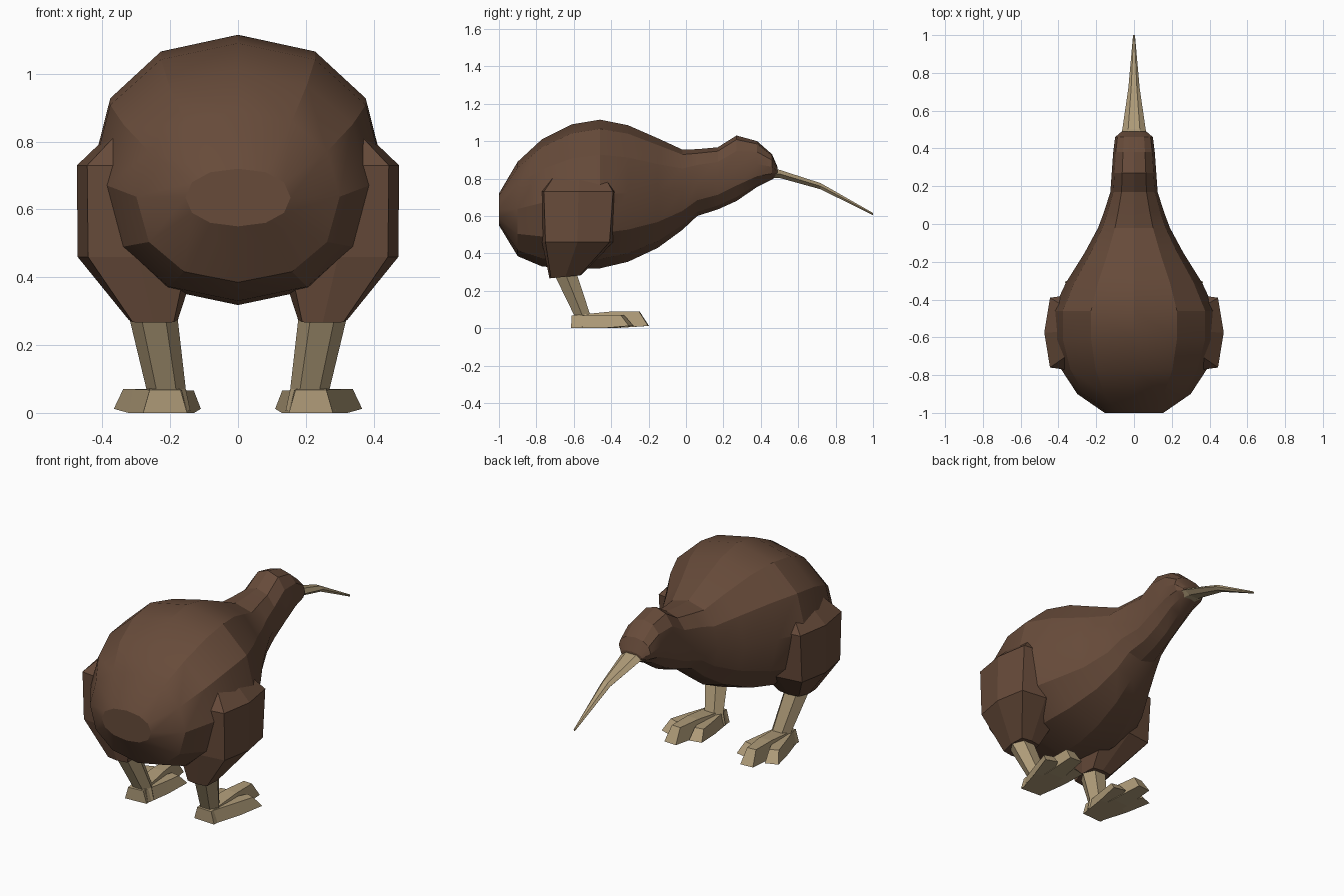
import bpy, bmesh, math

if "Cube" in bpy.data.objects:
    bpy.data.objects.remove(bpy.data.objects["Cube"])


def material(name, color):
    m = bpy.data.materials.new(name)
    m.diffuse_color = (*color, 1)
    m.use_nodes = True
    m.node_tree.nodes["Principled BSDF"].inputs["Base Color"].default_value = m.diffuse_color
    return m


brown = material("brown feathers", (0.135, 0.07, 0.042))
tan = material("tan horn", (0.43, 0.33, 0.19))


def power(v, e):
    return math.copysign(abs(v) ** e, v)


def loft(name, rings, mat, smooth=None, mirror=False):
    """Skin a list of equal-length vertex rings and cap both ends."""
    bm = bmesh.new()
    vr = [[bm.verts.new(p) for p in ring] for ring in rings]
    n = len(vr[0])
    for a, b in zip(vr, vr[1:]):
        for i in range(n):
            bm.faces.new((a[i], a[(i + 1) % n], b[(i + 1) % n], b[i]))
    bm.faces.new(vr[0])
    bm.faces.new(vr[-1])
    bmesh.ops.recalc_face_normals(bm, faces=bm.faces)
    me = bpy.data.meshes.new(name)
    bm.to_mesh(me)
    bm.free()
    me.materials.append(mat)
    ob = bpy.data.objects.new(name, me)
    bpy.context.collection.objects.link(ob)
    if mirror:
        ob.modifiers.new("mirror", 'MIRROR')
    if smooth:
        bpy.ops.object.select_all(action='DESELECT')
        ob.select_set(True)
        bpy.context.view_layer.objects.active = ob
        bpy.ops.object.shade_smooth_by_angle(angle=math.radians(smooth))
    return ob


def ring_xz(y, top, bottom, hw, n=12, e=0.92):
    """Upright cross-section across the body."""
    c, h = (top + bottom) / 2, (top - bottom) / 2
    pts = []
    for i in range(n):
        a = 2 * math.pi * i / n
        s = math.sin(a)
        pts.append((hw * power(math.cos(a), e), y, c + h * power(s, e)))
    return pts


def ring_xy(z, cx, cy, rx, ry, n=8, ex=1.0, ey=1.0, tilt=0.0):
    """Level cross-section for legs; tilt raises the front edge."""
    pts = []
    for i in range(n):
        a = 2 * math.pi * i / n
        dy = ry * power(math.sin(a), ey)
        pts.append((cx + rx * power(math.cos(a), ex), cy + dy, z + tilt * dy))
    return pts


# body, neck and head: y, top, bottom, half width
body = [(-1.0, 0.72, 0.55, 0.155), (-0.9, 0.89, 0.385, 0.30),
        (-0.77, 1.01, 0.33, 0.385), (-0.61, 1.09, 0.318, 0.43),
        (-0.46, 1.115, 0.32, 0.43), (-0.31, 1.085, 0.355, 0.36),
        (-0.15, 1.015, 0.43, 0.26), (-0.02, 0.955, 0.525, 0.19),
        (0.06, 0.957, 0.60, 0.16), (0.17, 0.967, 0.635, 0.125),
        (0.27, 1.03, 0.68, 0.118), (0.38, 1.0, 0.755, 0.11),
        (0.46, 0.93, 0.795, 0.10), (0.49, 0.86, 0.815, 0.065)]
loft("body", [ring_xz(*s) for s in body], brown, smooth=22)

# long drooping beak
beak = [(0.40, 0.842, 0.80, 0.075), (0.44, 0.857, 0.798, 0.078),
        (0.50, 0.85, 0.80, 0.062), (0.72, 0.778, 0.74, 0.03),
        (1.0, 0.617, 0.603, 0.005)]
loft("beak", [ring_xz(*s, n=6, e=1) for s in beak], tan)

# feathered thighs
thigh = [(0.84, 0.25, -0.57, 0.11, 0.13, 0), (0.73, 0.30, -0.575, 0.175, 0.205, 0),
         (0.46, 0.295, -0.58, 0.178, 0.19, 0), (0.275, 0.25, -0.645, 0.073, 0.085, 0.1)]
loft("thigh", [ring_xy(*s[:5], ex=0.55, ey=0.3, tilt=s[5]) for s in thigh],
     brown, mirror=True)

# shanks
shank = [(0.34, 0.26, -0.665, 0.075, 0.075), (0.07, 0.212, -0.555, 0.058, 0.05),
         (0.005, 0.215, -0.555, 0.075, 0.055)]
loft("shank", [ring_xy(*s, n=6) for s in shank], tan, mirror=True)


def toe(name, start, end, w0, w1, h):
    """Tapered toe block with a sloping tip."""
    (x0, y0), (x1, y1) = start, end
    dx, dy = x1 - x0, y1 - y0
    d = math.hypot(dx, dy)
    ux, uy = dx / d, dy / d

    def ring(t, w, low, high, lean):
        x, y = x0 + dx * t, y0 + dy * t
        bx, by = x + ux * lean, y + uy * lean
        k = 0.7
        return [(bx - uy * w, by + ux * w, low), (bx + uy * w, by - ux * w, low),
                (x + uy * w * k, y - ux * w * k, high),
                (x - uy * w * k, y + ux * w * k, high)]
    loft(name, [ring(0, w0, 0, 0.068, 0), ring(0.62, (w0 + w1) / 2, 0, h, 0),
                ring(1, w1, 0.012, h, 0.05)], tan, mirror=True)


# three splayed toes
toe("middle_toe", (0.215, -0.61), (0.237, -0.25), 0.065, 0.038, 0.09)
toe("outer_toe", (0.225, -0.58), (0.315, -0.34), 0.055, 0.036, 0.07)
toe("inner_toe", (0.205, -0.58), (0.155, -0.34), 0.055, 0.036, 0.066)
